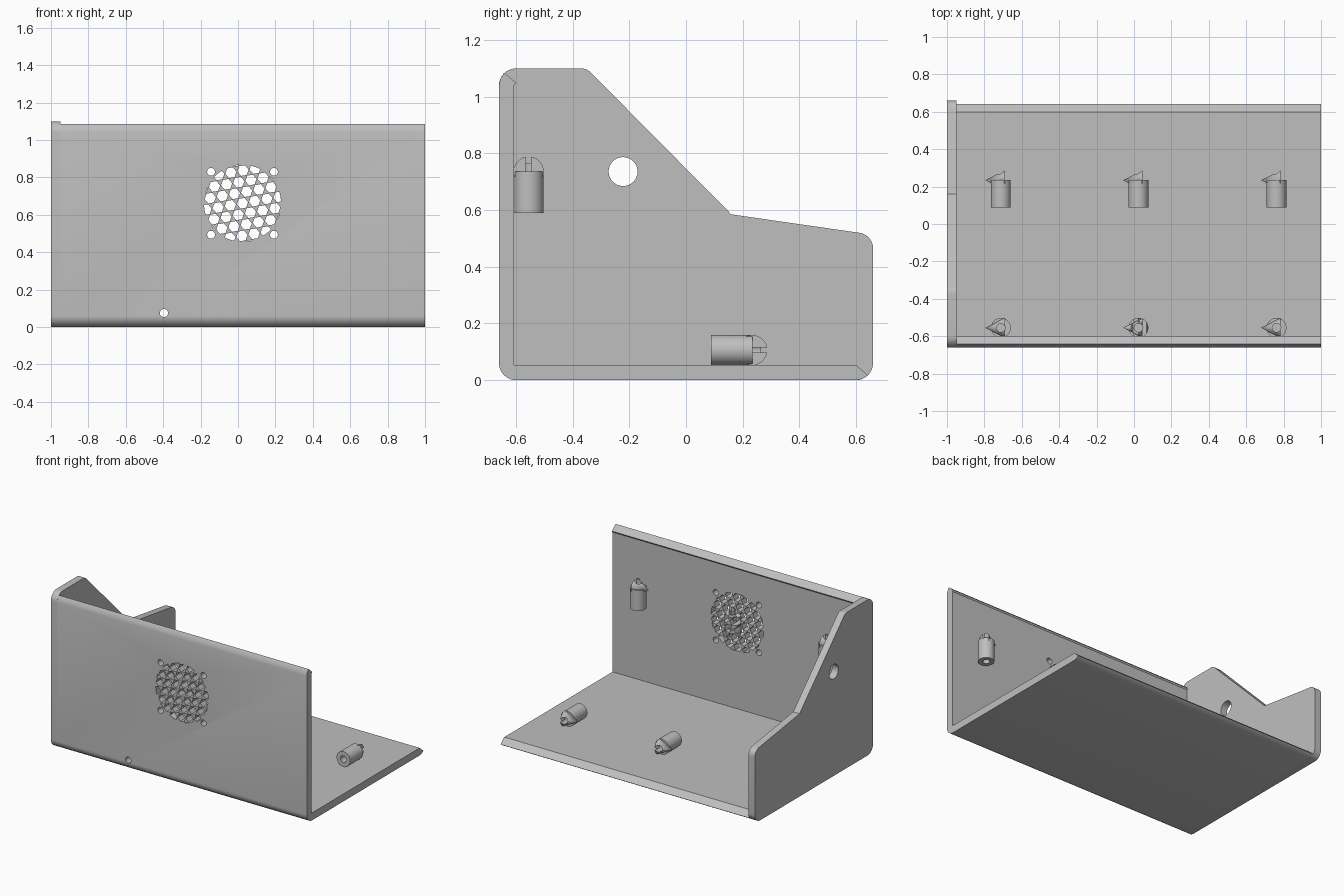
import bpy, bmesh, math
from mathutils import Vector, Matrix

if "Cube" in bpy.data.objects:
    bpy.data.objects.remove(bpy.data.objects["Cube"])

grey = bpy.data.materials.new("plain grey")
grey.use_nodes = True
colour = (0.52, 0.52, 0.52, 1)
grey.diffuse_color = colour
grey.node_tree.nodes["Principled BSDF"].inputs["Base Color"].default_value = colour


def make(name, bm):
    bmesh.ops.recalc_face_normals(bm, faces=bm.faces)
    mesh = bpy.data.meshes.new(name)
    bm.to_mesh(mesh)
    bm.free()
    mesh.materials.append(grey)
    obj = bpy.data.objects.new(name, mesh)
    bpy.context.collection.objects.link(obj)
    return obj


def prism(bm, points, depth):
    """Extrude a closed loop of 3D points along the depth vector."""
    face = bm.faces.new([bm.verts.new(p) for p in points])
    out = bmesh.ops.extrude_face_region(bm, geom=[face])
    verts = [v for v in out["geom"] if isinstance(v, bmesh.types.BMVert)]
    bmesh.ops.translate(bm, verts=verts, vec=depth)


def fillet(corners, steps=8):
    """Round each (y, z, radius) corner of a polygon."""
    result = []
    for i, (y, z, r) in enumerate(corners):
        p = Vector((y, z))
        if not r:
            result.append(p)
            continue
        a = (Vector(corners[i - 1][:2]) - p).normalized()
        b = (Vector(corners[(i + 1) % len(corners)][:2]) - p).normalized()
        half = a.angle(b) / 2
        centre = p + (a + b).normalized() * (r / math.sin(half))
        start = p + a * (r / math.tan(half)) - centre
        end = p + b * (r / math.tan(half)) - centre
        for k in range(steps + 1):
            t = k / steps
            result.append(centre + start.lerp(end, t).normalized() * r)
    return result


def ring(bm, centre, radius, sides, axis, depth, turn=0):
    """Add a regular prism along axis 'X', 'Y' or 'Z', starting at centre."""
    u, v, d = {"X": ((0, 1, 0), (0, 0, 1), (1, 0, 0)),
               "Y": ((1, 0, 0), (0, 0, 1), (0, 1, 0)),
               "Z": ((1, 0, 0), (0, 1, 0), (0, 0, 1))}[axis]
    angles = [turn + math.tau * k / sides for k in range(sides)]
    pts = [Vector(centre) + Vector(u) * math.cos(a) * radius + Vector(v) * math.sin(a) * radius
           for a in angles]
    prism(bm, pts, Vector(d) * depth)


def boolean(obj, tool, operation):
    """Apply a boolean to the mesh, keeping the tool for reuse."""
    mod = obj.modifiers.new("boolean", "BOOLEAN")
    mod.operation, mod.object, mod.solver = operation, tool, "EXACT"
    graph = bpy.context.evaluated_depsgraph_get()
    mesh = bpy.data.meshes.new_from_object(obj.evaluated_get(graph))
    obj.modifiers.remove(mod)
    obj.data = mesh


# Side panel
outline = fillet([(-0.66, 0, 0.06), (0.66, 0, 0.06), (0.66, 0.513, 0.055),
                  (0.16, 0.585, 0), (-0.35, 1.10, 0.05), (-0.66, 1.10, 0.06)])
bm = bmesh.new()
prism(bm, [(-1, y, z) for y, z in outline], (0.05, 0, 0))
side_panel = make("side_panel", bm)

# Front wall and floor in one bent sheet
sheet = fillet([(-0.66, 0, 0.06), (0.60, 0, 0), (0.624, 0.005, 0), (0.642, 0.017, 0),
                (0.60, 0.053, 0), (-0.607, 0.053, 0), (-0.607, 1.04, 0), (-0.60, 1.05, 0),
                (-0.642, 1.085, 0), (-0.655, 1.064, 0), (-0.66, 1.04, 0)])
bm = bmesh.new()
prism(bm, [(-0.95, y, z) for y, z in sheet], (1.95, 0, 0))
wall_and_floor = make("wall_and_floor", bm)

# Hook pegs: cylinder with a sideways cone on its end, bored through
R, LENGTH = 0.053, 0.146


def peg(name, location, turn):
    place = Matrix.Translation(location) @ Matrix.Rotation(turn, 4, "X")
    bm = bmesh.new()
    ring(bm, (0, 0, 0), R, 40, "Z", LENGTH)
    bm.transform(place)
    body = make(name, bm)
    bm = bmesh.new()
    bmesh.ops.create_cone(bm, cap_ends=True, segments=40, radius1=R, radius2=0, depth=0.104,
                          matrix=Matrix.Translation((-0.031, 0, LENGTH))
                          @ Matrix.Rotation(-math.pi / 2, 4, "Y"))
    bm.transform(place)
    tip = make("tip_cutter", bm)
    bm = bmesh.new()
    ring(bm, (0, 0, -0.1), 0.023, 24, "Z", 0.4)
    bm.transform(place)
    bore = make("bore_cutter", bm)
    boolean(body, tip, "UNION")
    boolean(body, bore, "DIFFERENCE")
    bpy.data.objects.remove(tip)
    bpy.data.objects.remove(bore)
    return body


wall_pegs, floor_pegs = [], []
for x, where in ((-0.712, "right"), (0.024, "middle"), (0.762, "left")):
    wall_pegs.append(peg("wall_peg_" + where, (x, -0.555, 0.59), 0))
    floor_pegs.append(peg("floor_peg_" + where, (x, 0.088, 0.106), -math.pi / 2))

# Vent: tilted lattice of hexagons trimmed to a circle
VX, VZ, PITCH, TILT = 0.024, 0.662, 0.066, math.radians(10)
bm = bmesh.new()
for row in range(-5, 6):
    for col in range(-8, 9):
        u, v = (col + row / 2) * PITCH, row * PITCH * math.sqrt(3) / 2
        if math.hypot(u, v) < 0.23:
            x = VX + u * math.cos(TILT) - v * math.sin(TILT)
            z = VZ + u * math.sin(TILT) + v * math.cos(TILT)
            ring(bm, (x, -0.8, z), 0.0305, 6, "Y", 0.4, TILT)
vent = make("vent_cutter", bm)
bm = bmesh.new()
ring(bm, (VX, -0.75, VZ), 0.206, 64, "Y", 0.3)
trim = make("trim_cutter", bm)
boolean(vent, trim, "INTERSECT")
boolean(wall_and_floor, vent, "DIFFERENCE")
boolean(wall_pegs[1], vent, "DIFFERENCE")

# Screw holes around the vent and the cable hole low in the wall
bm = bmesh.new()
for sx in (-1, 1):
    for sz in (-1, 1):
        ring(bm, (VX + sx * 0.168, -0.8, VZ + sz * 0.168), 0.021, 24, "Y", 0.24)
ring(bm, (-0.396, -0.8, 0.075), 0.022, 24, "Y", 0.24)
holes = make("hole_cutter", bm)
boolean(wall_and_floor, holes, "DIFFERENCE")

# Round hole in the side panel
bm = bmesh.new()
ring(bm, (-1.1, -0.222, 0.736), 0.051, 40, "X", 0.3)
port = make("port_cutter", bm)
boolean(side_panel, port, "DIFFERENCE")

for cutter in (vent, trim, holes, port):
    bpy.data.objects.remove(cutter)

# Smooth curved faces, keep edges sharp
bpy.ops.object.select_all(action="DESELECT")
for obj in [side_panel, wall_and_floor] + wall_pegs + floor_pegs:
    obj.select_set(True)
    bpy.context.view_layer.objects.active = obj
bpy.ops.object.shade_smooth_by_angle(angle=math.radians(30))
